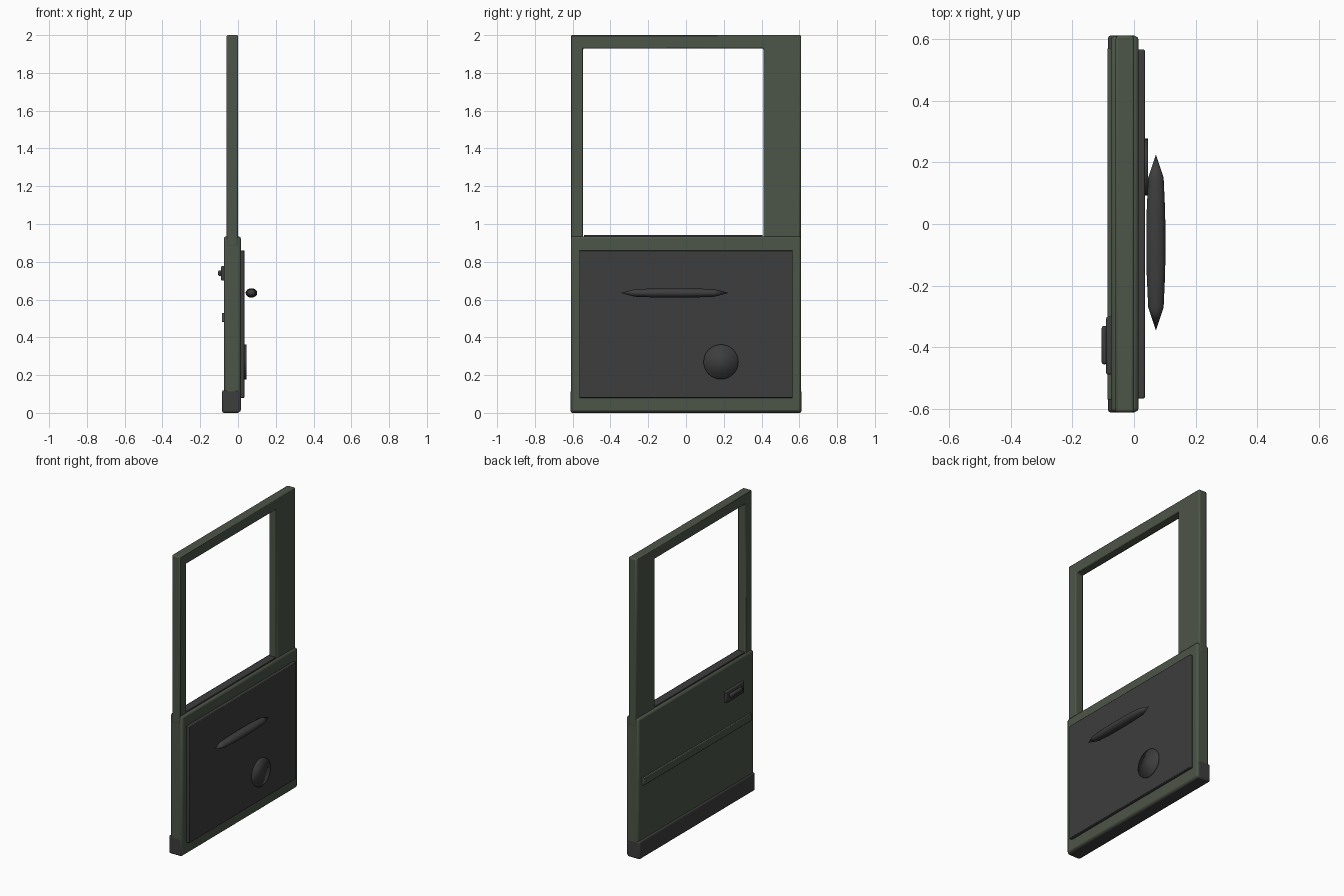
import bpy
import bmesh
from math import radians, pi
from mathutils import Matrix

cube = bpy.data.objects.get("Cube")
if cube:
    bpy.data.objects.remove(cube, do_unlink=True)


def material(name, rgb):
    mat = bpy.data.materials.new(name)
    mat.use_nodes = True
    color = (*rgb, 1)
    mat.diffuse_color = color
    shader = mat.node_tree.nodes["Principled BSDF"]
    shader.inputs["Base Color"].default_value = color
    shader.inputs["Roughness"].default_value = 0.7
    return mat


GREEN = material("olive green paint", (0.073, 0.09, 0.063))
GREY = material("dark grey trim", (0.047, 0.047, 0.047))


def finish(name, bm, mat, bevel=0, angle=30):
    """Turn a bmesh into a shaded object with an optional rounded edge."""
    bmesh.ops.recalc_face_normals(bm, faces=bm.faces)
    mesh = bpy.data.meshes.new(name)
    bm.to_mesh(mesh)
    bm.free()
    mesh.materials.append(mat)
    obj = bpy.data.objects.new(name, mesh)
    bpy.context.collection.objects.link(obj)
    if bevel:
        mod = obj.modifiers.new("rounded edges", "BEVEL")
        mod.width = bevel
        mod.segments = 2
        mod.limit_method = "ANGLE"
    bpy.ops.object.select_all(action="DESELECT")
    obj.select_set(True)
    bpy.context.view_layer.objects.active = obj
    if angle:
        bpy.ops.object.shade_smooth_by_angle(angle=radians(angle))
    else:
        bpy.ops.object.shade_smooth()
    return obj


def box(name, x, y, z, mat, bevel):
    """Box from (low, high) ranges on each axis."""
    bm = bmesh.new()
    bmesh.ops.create_cube(bm, size=1)
    for v in bm.verts:
        v.co = [r[0] if c < 0 else r[1] for c, r in zip(v.co, (x, y, z))]
    return finish(name, bm, mat, bevel)


def window_frame(x, outer, inner):
    """Closed rectangular ring, extruded through the door thickness."""
    bm = bmesh.new()

    def loop(y0, y1, z0, z1):
        return [bm.verts.new((x[0], y, z)) for y, z in
                ((y0, z0), (y1, z0), (y1, z1), (y0, z1))]

    a, b = loop(*outer), loop(*inner)
    for i in range(4):
        j = (i + 1) % 4
        bm.faces.new((a[i], a[j], b[j], b[i]))
    ext = bmesh.ops.extrude_face_region(bm, geom=bm.faces[:], use_keep_orig=True)
    moved = [g for g in ext["geom"] if isinstance(g, bmesh.types.BMVert)]
    bmesh.ops.translate(bm, verts=moved, vec=(x[1] - x[0], 0, 0))
    return finish("window_frame", bm, GREEN, 0.008)


def lathe_along_y(name, profile, center, squash, mat, steps=16):
    """Spin (y, radius) points round the y axis, then flatten in z."""
    bm = bmesh.new()
    verts = [bm.verts.new((r, y, 0)) for y, r in profile]
    edges = [bm.edges.new(pair) for pair in zip(verts, verts[1:])]
    bmesh.ops.spin(bm, geom=verts + edges, cent=(0, 0, 0), axis=(0, 1, 0),
                   angle=2 * pi, steps=steps, use_duplicate=False)
    bmesh.ops.remove_doubles(bm, verts=bm.verts, dist=0.0001)
    bmesh.ops.transform(bm, verts=bm.verts, matrix=Matrix.Translation(center)
                        @ Matrix.Diagonal((1, 1, squash, 1)))
    return finish(name, bm, mat, 0, 40)


# Painted door shell and window surround
box("lower_door_body", (-0.075, 0.015), (-0.609, 0.609), (0.004, 0.935), GREEN, 0.012)
window_frame((-0.06, 0), (-0.61, 0.61, 0.88, 2), (-0.545, 0.41, 0.925, 1.93))
box("window_sill_seal", (-0.058, -0.002), (-0.54, 0.405), (0.92, 0.943), GREY, 0.003)

# Outer side: kick plate, moulding, door handle
box("kick_plate", (-0.085, 0.009), (-0.611, 0.611), (0, 0.12), GREY, 0.01)
box("side_moulding", (-0.086, -0.07), (-0.57, 0.57), (0.48, 0.53), GREEN, 0.004)
box("outer_handle_plate", (-0.09, -0.07), (-0.488, -0.3), (0.7, 0.777), GREY, 0.006)
box("outer_handle_grip", (-0.105, -0.085), (-0.455, -0.33), (0.724, 0.755), GREY, 0.008)

# Inner side: trim panel, pull handle, speaker
box("inner_trim_panel", (0.01, 0.035), (-0.565, 0.565), (0.08, 0.86), GREY, 0.004)
half = [(0, 0.031), (0.1, 0.03), (0.21, 0.025), (0.285, 0)]
lathe_along_y("inner_pull_handle", [(-y, r) for y, r in half[:0:-1]] + half,
              (0.071, -0.06, 0.635), 0.8, GREY)

bm = bmesh.new()
bmesh.ops.create_cone(bm, cap_ends=True, segments=32, radius1=0.092, radius2=0.092,
                      depth=0.016, matrix=Matrix.Translation((0.038, 0.185, 0.27))
                      @ Matrix.Rotation(pi / 2, 4, "Y"))
finish("speaker_cover", bm, GREY, 0, 0)
